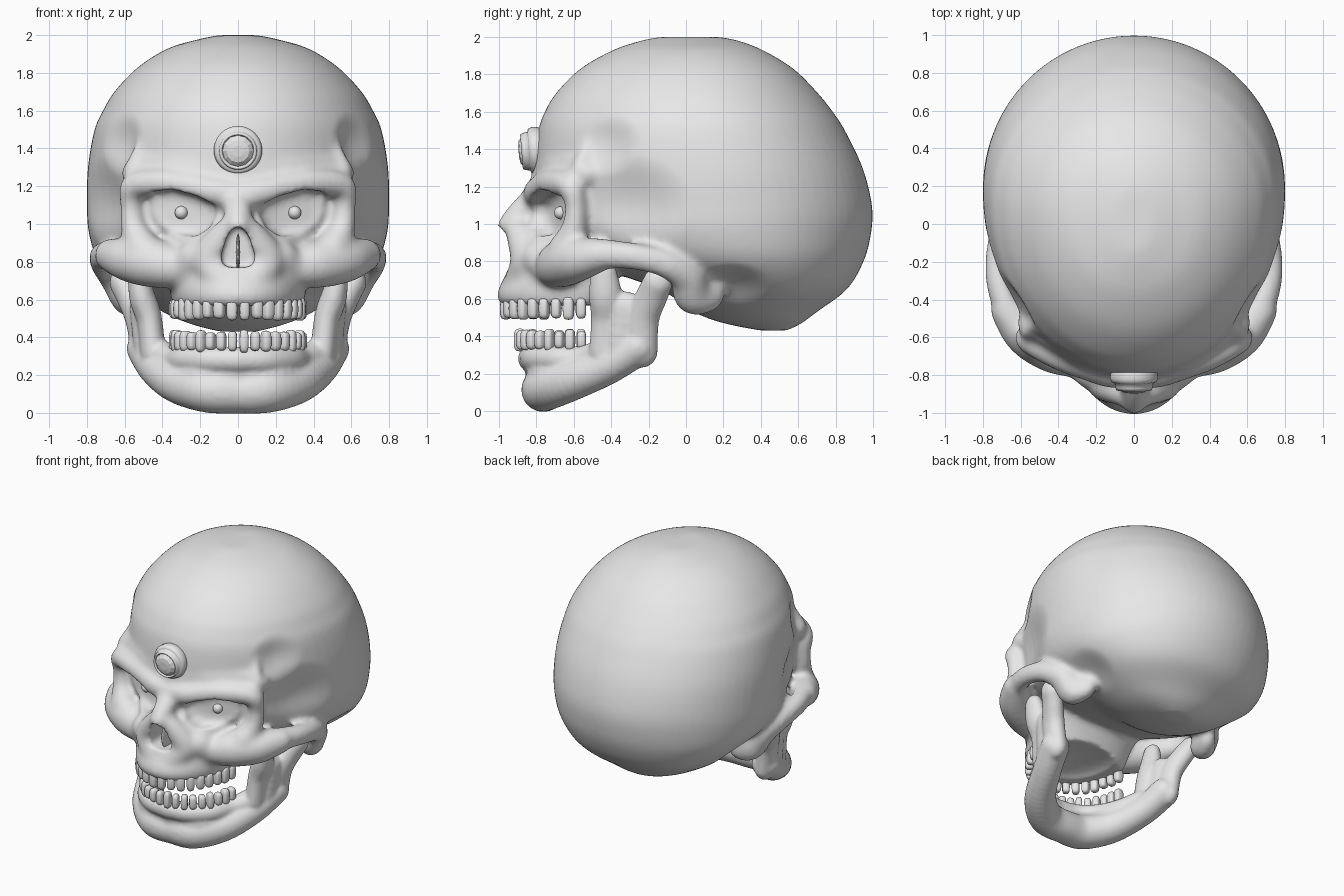
import bpy
import bmesh
import math
import random
from mathutils import Matrix, Vector

random.seed(4)
if "Cube" in bpy.data.objects:
    bpy.data.objects.remove(bpy.data.objects["Cube"], do_unlink=True)

bone = bpy.data.materials.new("bone_grey")
bone.use_nodes = True
bone.diffuse_color = (.8, .8, .8, 1)
for node in bone.node_tree.nodes:
    if node.type == "BSDF_PRINCIPLED":
        node.inputs["Base Color"].default_value = bone.diffuse_color


# ---------- helpers ----------
def make_object(name, bm, smooth=True):
    bmesh.ops.recalc_face_normals(bm, faces=bm.faces[:])
    for face in bm.faces:
        face.smooth = smooth
    mesh = bpy.data.meshes.new(name)
    bm.to_mesh(mesh)
    bm.free()
    mesh.materials.append(bone)
    obj = bpy.data.objects.new(name, mesh)
    bpy.context.scene.collection.objects.link(obj)
    return obj


def add_modifier(obj, kind, **settings):
    modifier = obj.modifiers.new(kind.title(), kind)
    for key, value in settings.items():
        setattr(modifier, key, value)


def fuse(obj, voxel, rounds):
    add_modifier(obj, "REMESH", mode="VOXEL", voxel_size=voxel, use_smooth_shade=True)
    add_modifier(obj, "SMOOTH", factor=.5, iterations=rounds)


def bake(obj):
    bpy.context.view_layer.update()
    graph = bpy.context.evaluated_depsgraph_get()
    mesh = bpy.data.meshes.new_from_object(obj.evaluated_get(graph))
    obj.modifiers.clear()
    obj.data = mesh
    for polygon in mesh.polygons:
        polygon.use_smooth = True


def spline(rows, steps):
    """Catmull-Rom interpolation of every column."""
    result, last = [], len(rows) - 1
    for i in range(last):
        near = [rows[min(max(j, 0), last)] for j in range(i - 1, i + 3)]
        for step in range(steps):
            t = step / steps
            result.append([q + .5 * t * (r - p + t * (2 * p - 5 * q + 4 * r - s
                           + t * (3 * (q - r) + s - p)))
                           for p, q, r, s in zip(*near)])
    return result + [rows[-1]]


def skin(bm, rings):
    """Closed surface through rings of points."""
    loops = [[bm.verts.new(point) for point in ring] for ring in rings]
    count = len(loops[0])
    for low, high in zip(loops, loops[1:]):
        for i in range(count):
            j = (i + 1) % count
            bm.faces.new((low[i], low[j], high[j], high[i]))
    bm.faces.new(loops[0])
    bm.faces.new(loops[-1])


def egg_loft(bm, rows, widest):
    """Horizontal egg rings: height, half width, front, back."""
    rings = []
    for z, width, front, back in spline(rows, 5):
        middle = front + widest * (back - front)
        ring = []
        for i in range(64):
            angle = math.tau * i / 64
            side = math.sin(angle)
            reach = back - middle if side > 0 else middle - front
            ring.append((width * math.cos(angle), middle + reach * side, z))
        rings.append(ring)
    skin(bm, rings)


def ball(bm, centre, size):
    matrix = Matrix.Translation(centre) @ Matrix.Diagonal((*size, 1))
    bmesh.ops.create_icosphere(bm, subdivisions=3, radius=1, matrix=matrix)


def stroke(bm, rows, flat=(1, 1, 1)):
    """Mirrored chain of balls: x, y, z, radius."""
    for x, y, z, radius in spline(rows, 6):
        for side in (-1, 1):
            ball(bm, (side * x, y, z), [radius * f for f in flat])


def dent(mesh, centre, size, push):
    """Soft mirrored sculpting brush."""
    for vertex in mesh.vertices:
        side = -1 if vertex.co.x < 0 else 1
        spot = (vertex.co.x * side, vertex.co.y, vertex.co.z)
        distance = sum(((a - b) / s) ** 2 for a, b, s in zip(spot, centre, size))
        if distance < 1:
            weight = (1 - distance) ** 2
            vertex.co += Vector((push[0] * side, push[1], push[2])) * weight


# ---------- skull: cranium and face masses ----------
bm = bmesh.new()
egg_loft(bm, [(.43, .1, .4, .54), (.47, .25, .2, .62), (.53, .39, .04, .7),
              (.65, .58, -.14, .86), (.8, .735, -.55, .95), (.95, .79, -.75, .99),
              (1.1, .8, -.8, .995), (1.3, .795, -.81, .945), (1.5, .76, -.79, .85),
              (1.6, .715, -.755, .785), (1.7, .655, -.695, .705),
              (1.83, .53, -.565, .575), (1.93, .37, -.39, .41), (1.98, .2, -.24, .28),
              (2, .1, -.14, .18)], .55)
egg_loft(bm, [(.565, .34, -.99, -.42), (.63, .36, -1.01, -.4), (.74, .38, -.96, -.35),
              (.85, .42, -.92, -.25), (.97, .46, -.86, -.2), (1.1, .5, -.8, -.2)], .8)
# brow, outer eye rim
stroke(bm, [(0, -.79, 1.16, .08), (.12, -.79, 1.17, .08), (.25, -.75, 1.2, .08),
            (.4, -.7, 1.22, .075), (.55, -.62, 1.2, .07), (.565, -.59, 1.1, .06),
            (.55, -.6, .97, .07), (.5, -.64, .86, .1)])
# slope from brow to forehead
stroke(bm, [(0, -.74, 1.27, .09), (.25, -.68, 1.3, .09), (.45, -.57, 1.31, .08),
            (.55, -.52, 1.27, .07)])
# cheekbone
stroke(bm, [(.22, -.78, .82, .1), (.3, -.72, .77, .1), (.43, -.66, .79, .13),
            (.57, -.58, .81, .12), (.67, -.46, .835, .09)])
# cheek arch and bony knob behind the jaw joint
stroke(bm, [(.67, -.46, .84, .085), (.725, -.3, .83, .075), (.72, -.12, .79, .075),
            (.66, 0, .72, .09), (.59, .04, .62, .105), (.55, .12, .62, .09)],
       (.8, 1, 1))
# nose bridge and sides of the nose opening
stroke(bm, [(0, -.8, 1.13, .08), (0, -.88, 1.06, .075), (0, -.945, .99, .065)])
stroke(bm, [(.03, -.91, .99, .065), (.1, -.87, .9, .085), (.15, -.84, .8, .1),
            (.08, -.88, .7, .09)])
# ridge at the temple
stroke(bm, [(.55, -.56, 1.28, .06), (.52, -.52, 1.43, .035), (.47, -.46, 1.6, .02)])
skull = make_object("skull", bm)

# ---------- eye sockets, nose opening and palate ----------
bm = bmesh.new()
socket = [(.11, 1.05), (.12, 1.1), (.22, 1.15), (.35, 1.185), (.46, 1.17), (.495, 1.09),
          (.47, .98), (.38, .945), (.22, .935), (.15, .98)]
nose = [(-.025, .98), (.025, .98), (.06, .93), (.09, .83), (.08, .78), (.03, .77),
        (-.03, .77), (-.08, .78), (-.09, .83), (-.06, .93)]
for side in (-1, 1):
    rings = []
    for y, scale in ((-1.2, 1), (-.73, 1), (-.7, .94), (-.68, .8), (-.67, .5)):
        points = [(.3 + (x - .3) * scale, 1.06 + (z - 1.06) * scale) for x, z in socket]
        rings.append([(side * x, y + .35 * (x - .3), z) for x, z in points])
    skin(bm, rings)
skin(bm, [[(x, y, z) for x, z in nose] for y in (-1.2, -.75)])
ball(bm, (0, -.58, .55), (.25, .32, .06))
cutter = make_object("opening_cutter", bm)
cutter.hide_render = True

fuse(skull, .016, 10)
add_modifier(skull, "BOOLEAN", operation="DIFFERENCE", solver="EXACT", object=cutter)
fuse(skull, .015, 4)
bake(skull)
bpy.data.objects.remove(cutter, do_unlink=True)

# temple hollows and the dip behind the forehead ridge
dent(skull.data, (.66, -.26, 1.1), (.28, .34, .28), (-.06, 0, 0))
dent(skull.data, (.62, -.43, 1.43), (.18, .22, .18), (-.035, .01, 0))
dent(skull.data, (.64, .25, .65), (.25, .22, .16), (-.03, 0, .02))

# nose septum
bm = bmesh.new()
ball(bm, (0, -.84, .85), (.012, .08, .1))
make_object("nose_septum", bm)

# ---------- lower jaw ----------
bm = bmesh.new()
stroke(bm, [(0, -.76, .11, .115), (.16, -.75, .12, .12), (.32, -.62, .16, .11),
            (.43, -.42, .24, .1), (.49, -.26, .34, .1)])
stroke(bm, [(0, -.83, .28, .07), (.15, -.8, .28, .07), (.27, -.7, .28, .07),
            (.34, -.55, .28, .07), (.43, -.43, .32, .08)])
stroke(bm, [(0, -.8, .2, .06), (.2, -.75, .2, .08), (.35, -.56, .22, .08)])
# rear post, middle plate and front post
stroke(bm, [(.5, -.24, .32, .09), (.53, -.23, .5, .09), (.58, -.18, .62, .085),
            (.62, -.15, .69, .08)], (.75, 1, 1))
stroke(bm, [(.48, -.34, .3, .1), (.51, -.32, .55, .09)], (.7, 1, 1))
stroke(bm, [(.45, -.43, .32, .09), (.47, -.42, .5, .09), (.51, -.43, .62, .09),
            (.53, -.44, .74, .07)], (.75, 1, 1))
jaw = make_object("lower_jaw", bm)
fuse(jaw, .012, 8)
bake(jaw)


# ---------- teeth ----------
def tooth_row(name, count, width, depth, z, height):
    def arch(t):
        return Vector((width * math.sin(t), -.53 - depth * math.cos(t), z))

    samples = [arch(math.pi * (i / 400 - .5)) for i in range(401)]
    lengths = [0]
    for a, b in zip(samples, samples[1:]):
        lengths.append(lengths[-1] + (b - a).length)
    bm = bmesh.new()
    for n in range(count):
        goal = lengths[-1] * (n + .5) / count
        k = next(i for i, length in enumerate(lengths) if length >= goal)
        along = samples[k] - samples[k - 1]
        turn = Matrix.Rotation(math.atan2(along.y, along.x), 4, "Z")
        tall = height * random.uniform(.85, 1.15)
        wide = lengths[-1] / count * random.uniform(.38, .45)
        size = Matrix.Diagonal((wide, .032, tall, 1))
        new = bmesh.ops.create_uvsphere(bm, u_segments=16, v_segments=10, radius=1)
        for vertex in new["verts"]:
            # squared-off ball
            vertex.co = [math.copysign(abs(c) ** .6, c) for c in vertex.co]
            vertex.co = Matrix.Translation(samples[k]) @ turn @ size @ vertex.co
    make_object(name, bm)


tooth_row("upper_teeth", 18, .335, .435, .55, .055)
tooth_row("lower_teeth", 18, .335, .36, .38, .053)

# ---------- pupils ----------
for side, label in ((-1, "right"), (1, "left")):
    bm = bmesh.new()
    ball(bm, (side * .3, -.67, 1.06), (.035, .035, .035))
    make_object(label + "_pupil", bm)


# ---------- forehead medallion ----------
def turned(name, profile, sides, smooth):
    tilt = Matrix.Translation((0, -.77, 1.395)) @ Matrix.Rotation(.08, 4, "X")
    bm = bmesh.new()
    rings = []
    for radius, out in profile:
        angles = [math.tau * i / sides for i in range(sides)]
        rings.append([tilt @ Vector((radius * math.cos(a), -out, radius * math.sin(a)))
                      for a in angles])
    skin(bm, rings)
    make_object(name, bm, smooth)


turned("medallion_ring", [(.11, -.05), (.125, .02), (.128, .045), (.12, .065),
                          (.108, .07), (.103, .07), (.1, .095), (.093, .11),
                          (.085, .105), (.08, .08)], 40, True)
turned("medallion_gem", [(.085, .06), (.083, .1), (.06, .12), (.03, .125)], 12, False)
